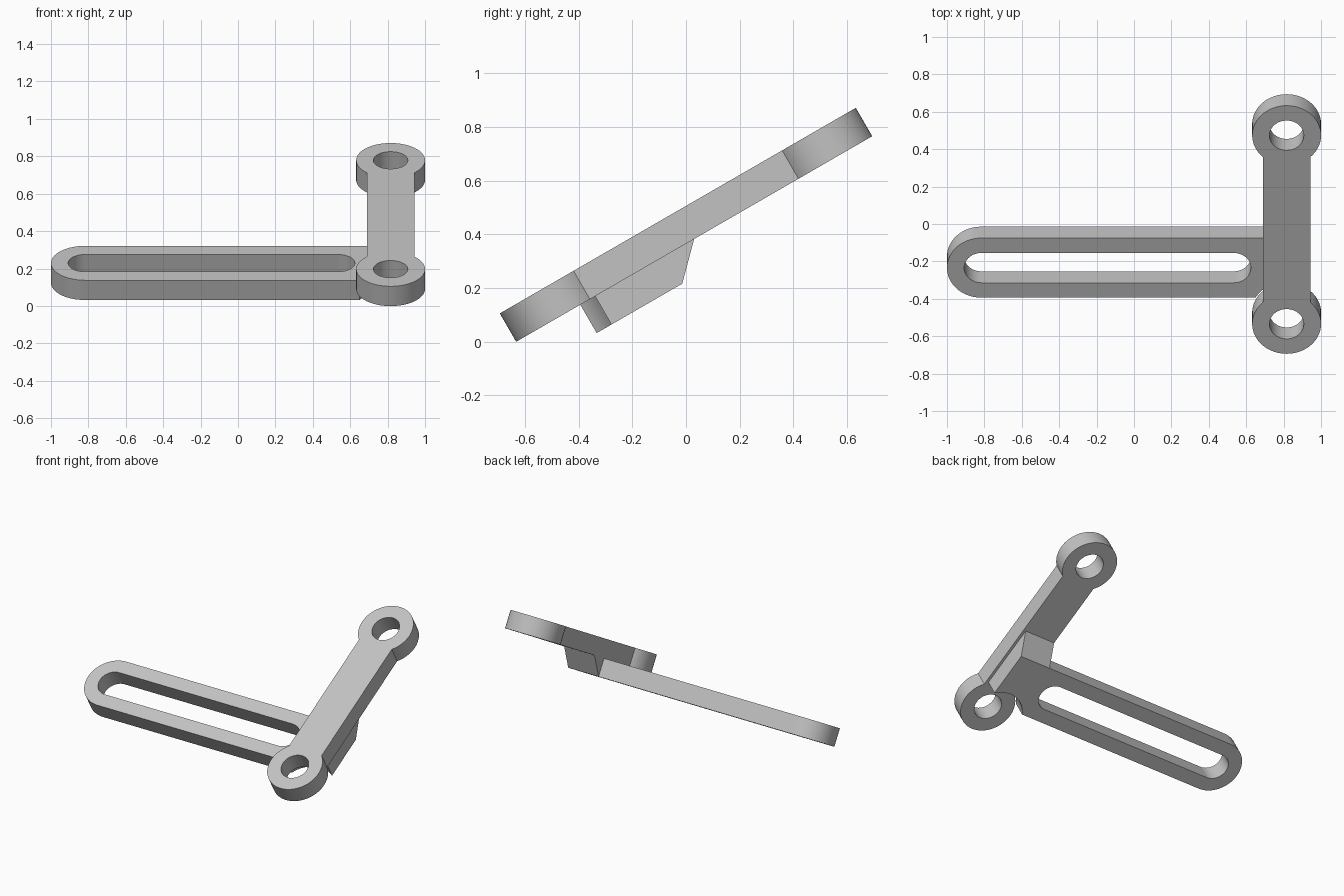
import bpy, bmesh
from math import sin, cos, pi, radians, sqrt, asin, atan2

if "Cube" in bpy.data.objects:
    bpy.data.objects.remove(bpy.data.objects["Cube"], do_unlink=True)

THICK = 0.122            # plate thickness
R, HOLE = 0.184, 0.092   # outer and hole radii
PX, PY = 0.816, 0.582    # ring centre, in the plane of the bracket
HALF = 0.127             # half width of the bar
ARM_Y = -0.306           # centre line of the slotted arm
ARM_Z = -THICK
TILT, HEIGHT = radians(30), 0.435

grey = bpy.data.materials.new("light_grey")
grey.use_nodes = True
colour = (0.54, 0.54, 0.54, 1)
grey.diffuse_color = colour
grey.node_tree.nodes["Principled BSDF"].inputs["Base Color"].default_value = colour


def arc(cx, cy, r, start, end, n=32):
    return [(cx + r * cos(start + (end - start) * i / n),
             cy + r * sin(start + (end - start) * i / n)) for i in range(n + 1)]


def finish(name, bm):
    """Turn a bmesh into a tilted, smooth-shaded object."""
    bmesh.ops.remove_doubles(bm, verts=bm.verts, dist=0.0002)
    bmesh.ops.recalc_face_normals(bm, faces=bm.faces)
    mesh = bpy.data.meshes.new(name)
    bm.to_mesh(mesh)
    bm.free()
    mesh.materials.clear()
    mesh.materials.append(grey)
    obj = bpy.data.objects.new(name, mesh)
    bpy.context.collection.objects.link(obj)
    obj.rotation_euler.x = TILT
    obj.location.z = HEIGHT
    bpy.ops.object.select_all(action="DESELECT")
    obj.select_set(True)
    bpy.context.view_layer.objects.active = obj
    bpy.ops.object.shade_smooth_by_angle(angle=radians(30))
    return obj


def plate(name, loops, z):
    """Flat plate from an outline and its holes, centred on height z."""
    curve = bpy.data.curves.new(name + "_outline", "CURVE")
    curve.dimensions = "2D"
    curve.fill_mode = "BOTH"
    curve.extrude = THICK / 2
    for loop in loops:
        spline = curve.splines.new("POLY")
        spline.points.add(len(loop) - 1)
        for point, (x, y) in zip(spline.points, loop):
            point.co = (x, y, 0, 1)
        spline.use_cyclic_u = True
    helper = bpy.data.objects.new(name + "_outline", curve)
    bpy.context.collection.objects.link(helper)
    bpy.context.view_layer.update()
    mesh = bpy.data.meshes.new_from_object(
        helper.evaluated_get(bpy.context.evaluated_depsgraph_get()))
    bm = bmesh.new()
    bm.from_mesh(mesh)
    bmesh.ops.translate(bm, verts=bm.verts, vec=(0, 0, z))
    bpy.data.objects.remove(helper, do_unlink=True)
    bpy.data.meshes.remove(mesh)
    return finish(name, bm)


# Link bar with a ring at each end
neck = asin(HALF / R)
bar = arc(PX, PY, R, -pi / 2 + neck, 1.5 * pi - neck, 56)
bar += arc(PX, -PY, R, pi / 2 + neck, 2.5 * pi - neck, 56)
holes = [arc(PX, s * PY, HOLE, 0, 2 * pi, 48)[:-1] for s in (1, -1)]
plate("link_bar", [bar] + holes, 0)

# Slotted arm under the bar, scooped out around the lower ring
SCOOP, END_X = 0.19, 0.925
front, back = ARM_Y - R, ARM_Y + R
dy = front + PY
scoop_left = atan2(dy, -sqrt(SCOOP ** 2 - dy ** 2))
dx = END_X - PX
scoop_right = atan2(sqrt(SCOOP ** 2 - dx ** 2), dx)
arm = arc(-PX, ARM_Y, R, pi / 2, 1.5 * pi)
arm += arc(PX, -PY, SCOOP, scoop_left, scoop_right, 20)
arm.append((END_X, back))
slot = arc(-PX, ARM_Y, HOLE, pi / 2, 1.5 * pi)
slot += arc(0.533, ARM_Y, HOLE, -pi / 2, pi / 2)
plate("slotted_arm", [arm, slot], ARM_Z)

# Bevelled gusset joining the arm to the underside of the bar
bm = bmesh.new()
top, bottom = ARM_Z + THICK / 2, ARM_Z - THICK / 2
profile = [(back, bottom), (back, top), (0, top)]
face = bm.faces.new([bm.verts.new((PX - HALF, y, z)) for y, z in profile])
side = bmesh.ops.extrude_face_region(bm, geom=[face])["geom"]
bmesh.ops.translate(bm, vec=(END_X - PX + HALF, 0, 0),
                    verts=[g for g in side if isinstance(g, bmesh.types.BMVert)])
finish("gusset", bm)
